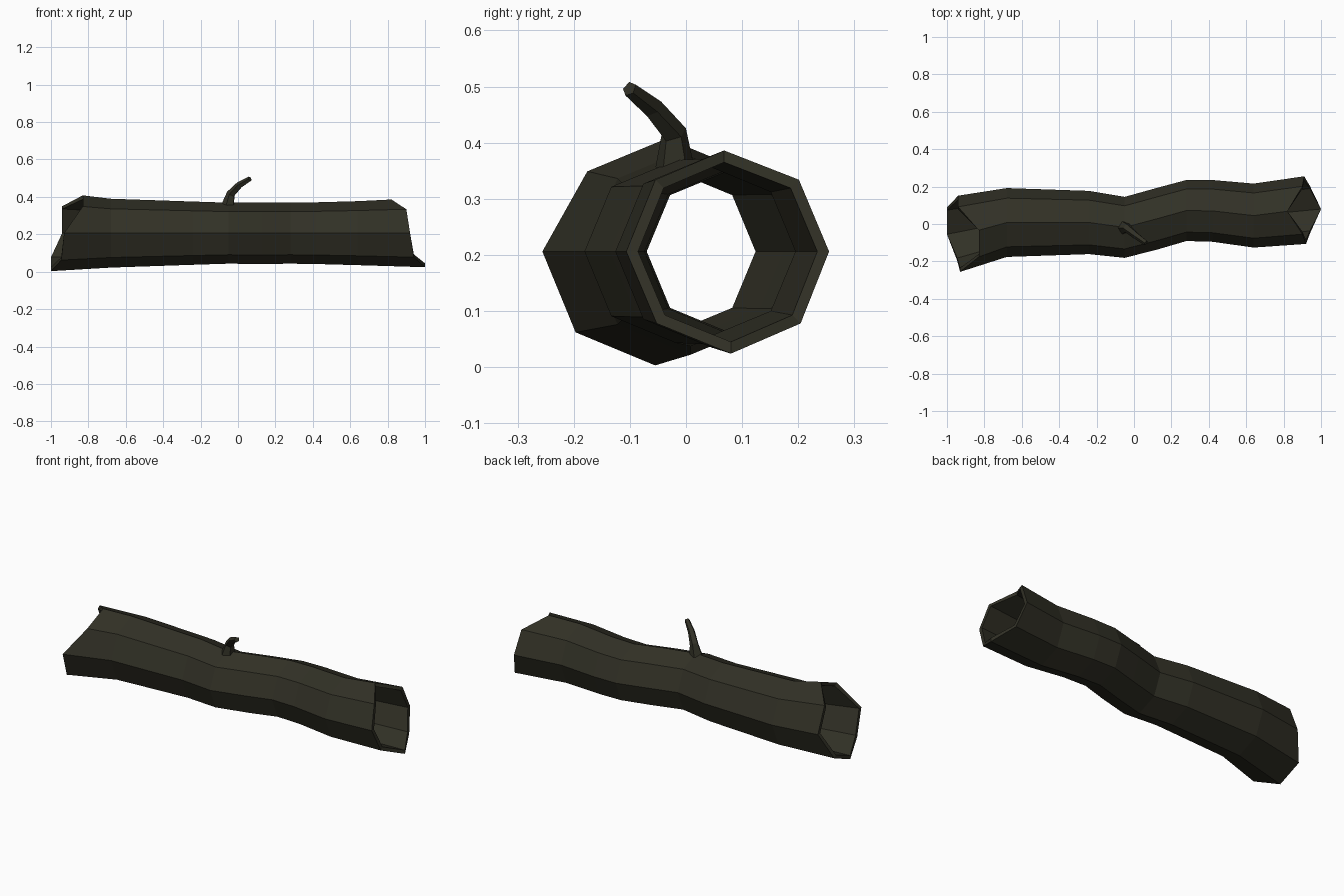
import bpy, bmesh, math
from mathutils import Vector

if "Cube" in bpy.data.objects:
    bpy.data.objects.remove(bpy.data.objects["Cube"])

bark = bpy.data.materials.new("dark bark")
bark.diffuse_color = (0.031, 0.030, 0.019, 1)
bark.use_nodes = True
bark.node_tree.nodes["Principled BSDF"].inputs["Base Color"].default_value = bark.diffuse_color

# Log spine: x, centre y, radius
SPINE = [(-1.00, -0.055, 0.203), (-0.93, -0.052, 0.204), (-0.83, -0.033, 0.202),
         (-0.68, 0.008, 0.184), (-0.24, 0.008, 0.169), (-0.05, -0.018, 0.163),
         (0.13, 0.030, 0.165), (0.28, 0.072, 0.163), (0.42, 0.070, 0.165),
         (0.64, 0.045, 0.171), (0.82, 0.068, 0.180), (1.00, 0.080, 0.182)]
BODY = (-0.68, -0.24, -0.05, 0.13, 0.28, 0.42, 0.64)
# Ragged ends: x of each octagon corner, starting at +y and turning over the top
LEFT = (-0.94, -0.94, -0.83, -0.83, -0.93, -0.945, -1.0, -1.0)
RIGHT = (0.91, 0.90, 0.82, 0.90, 0.92, 0.94, 1.0, 0.94)
CENTRE_Z, WALL = 0.206, 0.021


def log_point(x, k, inset):
    for a, b in zip(SPINE, SPINE[1:]):
        if x <= b[0]:
            break
    t = (x - a[0]) / (b[0] - a[0])
    cy, r = a[1] + t * (b[1] - a[1]), a[2] + t * (b[2] - a[2]) - inset
    ang = k * math.pi / 4
    return Vector((x, cy + r * math.cos(ang), CENTRE_Z + r * math.sin(ang)))


def loft(name, rings, closed=False):
    bm = bmesh.new()
    loops = [[bm.verts.new(p) for p in ring] for ring in rings]
    n = len(loops[0])
    pairs = list(zip(loops, loops[1:]))
    if closed:
        pairs.append((loops[-1], loops[0]))
    else:
        bm.faces.new(loops[0])
        bm.faces.new(loops[-1])
    for a, b in pairs:
        for k in range(n):
            j = (k + 1) % n
            bm.faces.new((a[k], a[j], b[j], b[k]))
    bmesh.ops.recalc_face_normals(bm, faces=bm.faces)
    me = bpy.data.meshes.new(name)
    bm.to_mesh(me)
    bm.free()
    me.materials.append(bark)
    ob = bpy.data.objects.new(name, me)
    bpy.context.collection.objects.link(ob)


# Hollow log: outer skin one way, inner skin back again
stations = [LEFT] + [(x,) * 8 for x in BODY] + [RIGHT]
outer = [[log_point(s[k], k, 0) for k in range(8)] for s in stations]
inner = [[log_point(s[k], k, WALL) for k in range(8)] for s in stations]
loft("hollow_log", outer + inner[::-1], closed=True)

# Twig: bent, tapering five-sided branch stub
path = [(-0.052, -0.02, 0.355, 0.036), (-0.037, -0.022, 0.416, 0.024),
        (0.008, -0.060, 0.463, 0.019), (0.064, -0.101, 0.496, 0.014)]
pts = [Vector(p[:3]) for p in path]
rings = []
for i, p in enumerate(pts):
    d = (pts[min(i + 1, 3)] - pts[max(i - 1, 0)]).normalized()
    u = d.cross(Vector((0, 1, 0))).normalized()
    v = d.cross(u)
    rings.append([p + path[i][3] * (u * math.cos(a) + v * math.sin(a))
                  for a in (2 * math.pi * k / 5 for k in range(5))])
loft("twig", rings)
